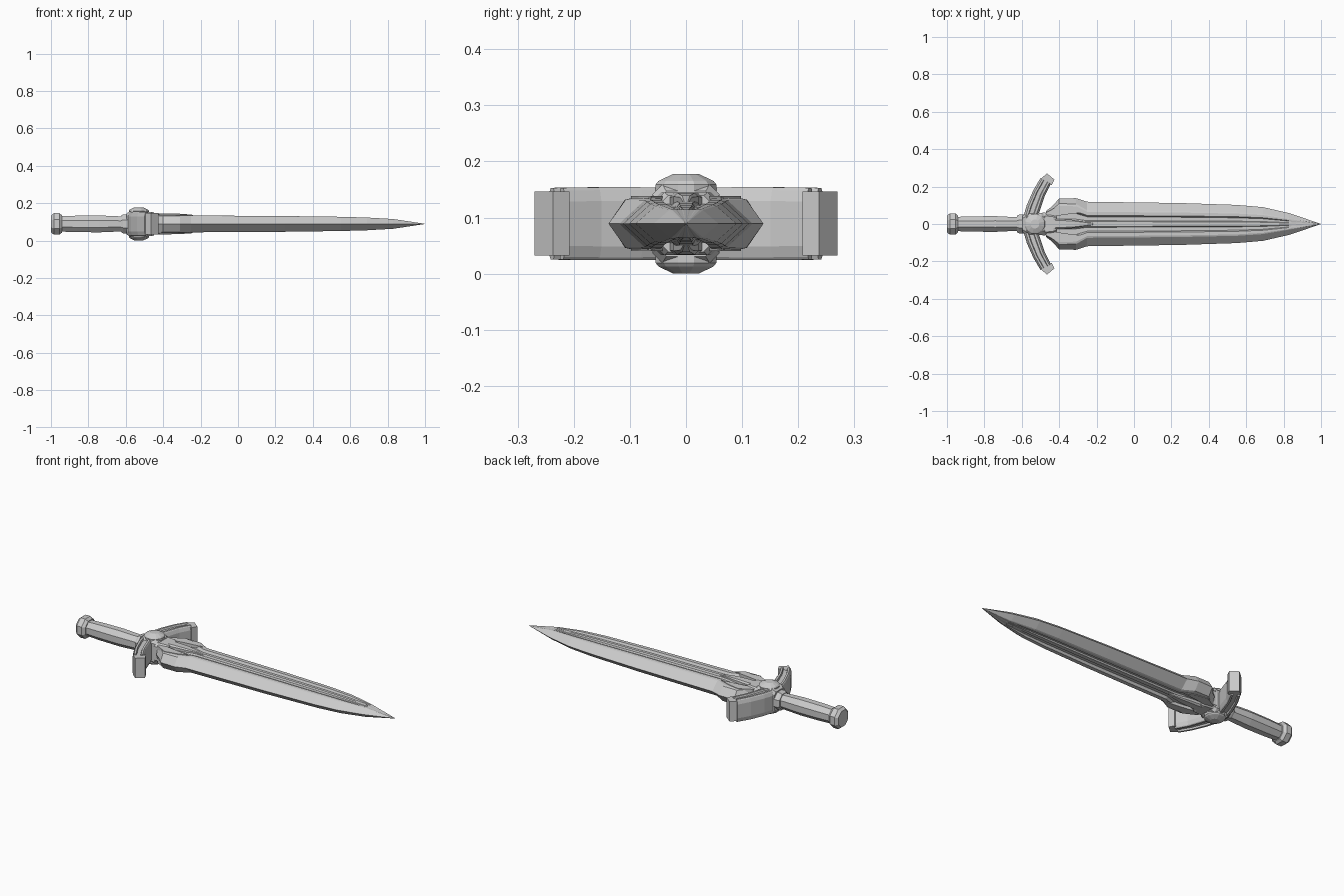
import bpy, bmesh, math
from mathutils import Vector

cube = bpy.data.objects.get("Cube")
if cube:
    bpy.data.objects.remove(cube, do_unlink=True)

MID = 0.089  # height of the sword's centre plane

steel = bpy.data.materials.new("grey steel")
steel.use_nodes = True
grey = (0.6, 0.6, 0.6, 1)
steel.diffuse_color = grey
steel.node_tree.nodes["Principled BSDF"].inputs["Base Color"].default_value = grey


def loft(name, rings):
    """Skin a list of equal-length rings, capping both ends."""
    bm = bmesh.new()
    rows = [[bm.verts.new(p) for p in ring] for ring in rings]
    n = len(rows[0])
    for a, b in zip(rows, rows[1:]):
        for i in range(n):
            j = (i + 1) % n
            bm.faces.new((a[i], a[j], b[j], b[i]))
    bm.faces.new(rows[0])
    bm.faces.new(rows[-1])
    bmesh.ops.recalc_face_normals(bm, faces=bm.faces)
    mesh = bpy.data.meshes.new(name)
    bm.to_mesh(mesh)
    bm.free()
    mesh.materials.append(steel)
    obj = bpy.data.objects.new(name, mesh)
    bpy.context.collection.objects.link(obj)


def four_way(quarter):
    """Reflect a quarter section, running from the side to the top, into a loop."""
    top = quarter + [(-a, b) for a, b in reversed(quarter) if a > 0]
    return top + [(a, -b) for a, b in reversed(top) if b > 0]


def along_x(name, stations, sides=8):
    """Faceted bar along x; stations are (x, half width, half height)."""
    k = 1 / math.cos(math.pi / sides)
    angles = [2 * math.pi * (i + 0.5) / sides for i in range(sides)]
    loft(name, [[(x, w * k * math.cos(t), MID + h * k * math.sin(t))
                 for t in angles] for x, w, h in stations])


def block(name, stations, cut=0.3):
    """Box along x with chamfered long edges."""
    rings = []
    for x, w, h in stations:
        c = cut * min(w, h)
        rings.append([(x, y, MID + z) for y, z in four_way([(w, h - c), (w - c, h)])])
    loft(name, rings)


# Blade: sharp edges, bevels, twin fullers and a flat central rib
def blade_ring(x, w, ridge, t, groove):
    r = ridge * w
    quarter = [(w, 0), (r, t * 0.93), (r * 0.88, t), (r * 0.62, t),
               (r * 0.52, t - groove), (r * 0.24, t - groove),
               (r * 0.17, t - groove * 0.45), (0, t - groove * 0.45)]
    return [(x, y, MID + z) for y, z in four_way(quarter)]


blade = [(-0.47, 0.07, 0.8, 0.044, 0.008), (-0.44, 0.092, 0.8, 0.046, 0.010),
         (-0.40, 0.136, 0.8, 0.046, 0.012), (-0.31, 0.138, 0.78, 0.046, 0.014),
         (-0.25, 0.119, 0.62, 0.045, 0.014), (0.25, 0.112, 0.62, 0.042, 0.013),
         (0.55, 0.102, 0.62, 0.038, 0.012), (0.69, 0.090, 0.60, 0.034, 0.009),
         (0.83, 0.058, 0.52, 0.026, 0.001), (1.0, 0.0005, 0.5, 0.0005, 0)]
loft("blade", [blade_ring(*s) for s in blade])

# Grip and pommel
along_x("grip", [(-0.95, 0.038, 0.041), (-0.86, 0.041, 0.044),
                 (-0.74, 0.042, 0.045), (-0.62, 0.036, 0.040)])
along_x("pommel", [(-1.0, 0.045, 0.045), (-0.985, 0.057, 0.057),
                   (-0.955, 0.057, 0.057), (-0.94, 0.044, 0.046)])
along_x("grip_collar", [(-0.625, 0.044, 0.044), (-0.615, 0.050, 0.050),
                        (-0.575, 0.050, 0.050)])

# Guard centre and the throat that clasps the blade
block("guard_centre", [(-0.595, 0.045, 0.056), (-0.575, 0.060, 0.070),
                       (-0.495, 0.060, 0.070), (-0.475, 0.050, 0.058)])
block("blade_throat", [(-0.49, 0.062, 0.056), (-0.43, 0.055, 0.056),
                       (-0.415, 0.045, 0.050)])
block("langet", [(-0.44, 0.030, 0.056), (-0.32, 0.022, 0.055),
                 (-0.25, 0.010, 0.050), (-0.21, 0.003, 0.036)])

# Faceted boss on each face of the guard
for word, s in (("upper", 1), ("lower", -1)):
    rings = []
    for r, h in ((0.056, 0.050), (0.056, 0.070), (0.051, 0.076),
                 (0.045, 0.079), (0.024, 0.0885)):
        rings.append([(-0.53 + r * math.cos(t), r * math.sin(t), MID + s * h)
                      for t in (math.pi * (i + 0.5) / 6 for i in range(12))])
    loft(word + "_boss", rings)

# Guard arms: swept forward, with a channel along the top and bottom rims
path = [(-0.56, 0.02, 0.036, 0.064), (-0.537, 0.09, 0.038, 0.065),
        (-0.508, 0.165, 0.034, 0.065), (-0.472, 0.23, 0.032, 0.064)]


def arm_ring(p, tangent, a, h, s):
    normal = Vector((tangent.y, -tangent.x))
    quarter = [(a, h * 0.62), (a * 0.82, h * 0.92), (a * 0.7, h),
               (a * 0.4, h), (a * 0.3, h - 0.009)]
    ring = []
    for n, z in four_way(quarter):
        q = p + normal * n
        ring.append((q.x, s * q.y, MID + z))
    return ring


for word, s in (("back", 1), ("front", -1)):
    pts = [Vector(p[:2]) for p in path]
    rings = []
    for i, (p, row) in enumerate(zip(pts, path)):
        t = (pts[min(i + 1, len(pts) - 1)] - pts[max(i - 1, 0)]).normalized()
        rings.append(arm_ring(p, t, row[2], row[3], s))
    loft(word + "_guard_arm", rings)

    # Blunt peaked end block
    plan = [(-0.505, 0.222), (-0.495, 0.245), (-0.465, 0.270),
            (-0.425, 0.237), (-0.440, 0.208)]
    loft(word + "_arm_tip", [[(x, s * y, MID + z) for x, y in plan]
                             for z in (-0.057, 0.057)])

    # Swept shoulders that flow from the guard onto the blade
    plan = [(-0.47, 0.035), (-0.47, 0.062), (-0.40, 0.098),
            (-0.33, 0.085), (-0.27, 0.062), (-0.37, 0.050)]
    loft(word + "_shoulder", [[(x, s * y, MID + z) for x, y in plan]
                              for z in (-0.049, 0.049)])
